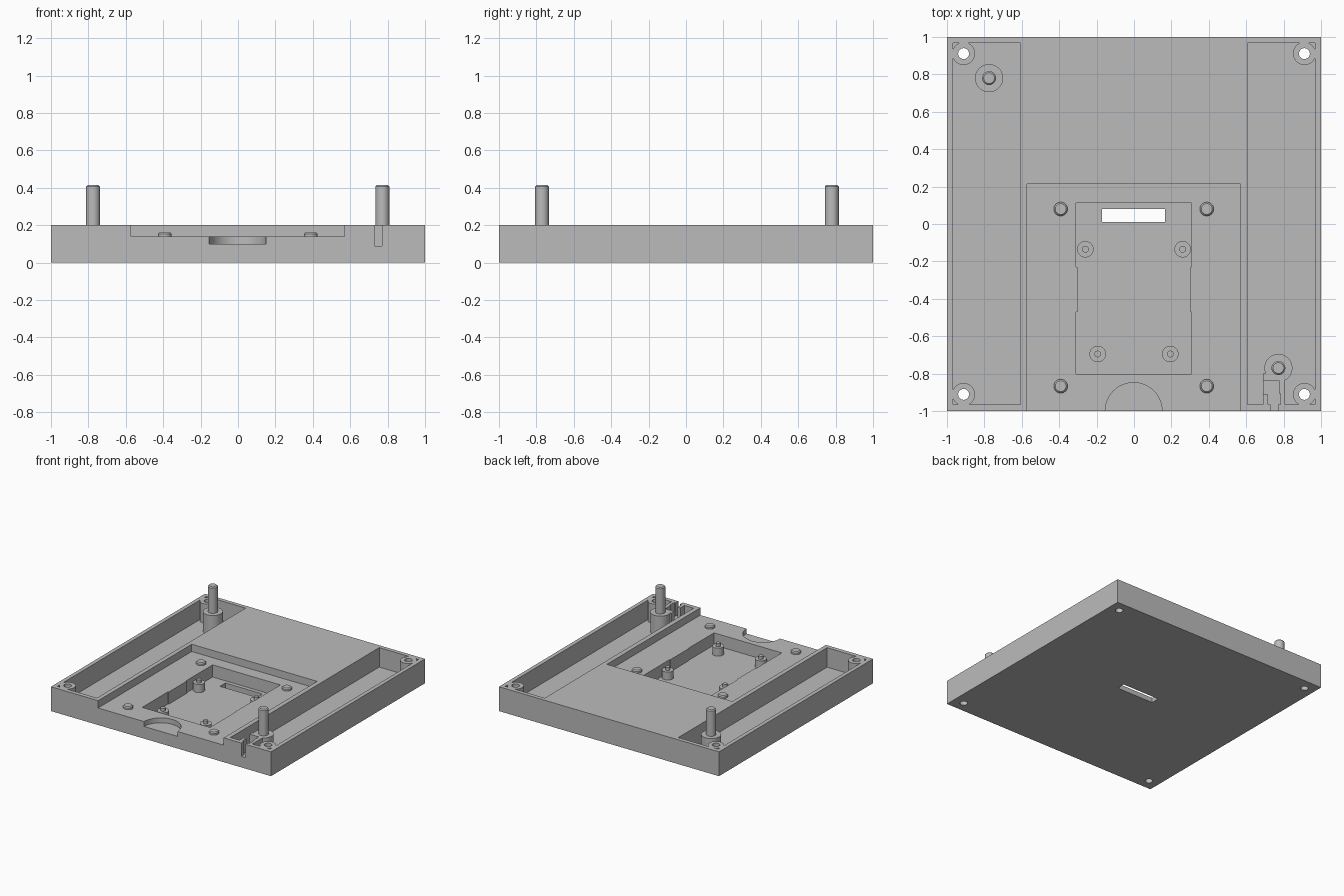
import bpy
from math import radians

cube = bpy.data.objects.get("Cube")
if cube:
    bpy.data.objects.remove(cube, do_unlink=True)

GREY = (0.5, 0.5, 0.5, 1)
grey = bpy.data.materials.new("plain grey")
grey.use_nodes = True
grey.diffuse_color = GREY
grey.node_tree.nodes["Principled BSDF"].inputs["Base Color"].default_value = GREY

TOP, FLOOR, RECESS = 0.2, 0.04, 0.14


def finish(name):
    ob = bpy.context.object
    ob.name = name
    ob.data.materials.append(grey)
    return ob


def box(name, x0, x1, y0, y1, z0, z1):
    bpy.ops.mesh.primitive_cube_add(
        size=1, location=((x0 + x1) / 2, (y0 + y1) / 2, (z0 + z1) / 2))
    bpy.context.object.scale = (x1 - x0, y1 - y0, z1 - z0)
    bpy.ops.object.transform_apply(location=True, rotation=False, scale=True)
    return finish(name)


def rod(name, x, y, r, z0, z1, chamfer=0):
    bpy.ops.mesh.primitive_cylinder_add(
        vertices=48, radius=r, depth=z1 - z0, location=(x, y, (z0 + z1) / 2))
    ob = finish(name)
    if chamfer:
        bev = ob.modifiers.new("chamfer", 'BEVEL')
        bev.width = chamfer
        bev.segments = 1
        bev.limit_method = 'ANGLE'
        bev.angle_limit = radians(60)
        bpy.ops.object.modifier_apply(modifier=bev.name)
    return ob


def cut(target, *cutters):
    """Subtract each cutter from the target and discard it."""
    bpy.context.view_layer.objects.active = target
    for c in cutters:
        c.hide_render = True
        mod = target.modifiers.new("cut", 'BOOLEAN')
        mod.operation = 'DIFFERENCE'
        mod.solver = 'EXACT'
        mod.object = c
        bpy.ops.object.modifier_apply(modifier=mod.name)
        bpy.data.objects.remove(c, do_unlink=True)


def smooth(ob):
    bpy.ops.object.select_all(action='DESELECT')
    ob.select_set(True)
    bpy.context.view_layer.objects.active = ob
    bpy.ops.object.shade_smooth_by_angle(angle=radians(30))


# Plate
plate = box("base_plate", -1, 1, -1, 1, 0, TOP)

# Side troughs, leaving screw columns and bosses standing
post_spots = [(-0.775, 0.78), (0.772, -0.77)]
for side in (-1, 1):
    x0, x1 = sorted((side * 0.607, side * 0.967))
    trough = box("trough_cutter", x0, x1, -0.965, 0.967, FLOOR, 0.3)
    for end in (-1, 1):
        cut(trough, rod("column", side * 0.911, end * 0.911, 0.061, 0, 0.4))
    px, py = post_spots[0] if side < 0 else post_spots[1]
    cut(trough, rod("boss", px, py, 0.075, 0, 0.4))
    if side > 0:
        cut(trough, box("cable_block", 0.69, 0.807, -1.1, -0.8, 0, 0.4))
    cut(plate, trough)

# Stepped recess, inner pocket and thumb notch
cut(plate, box("recess_cutter", -0.571, 0.569, -1.1, 0.215, RECESS, 0.3))
pocket = box("pocket_cutter", -0.309, 0.307, -0.802, 0.112, FLOOR, 0.3)
for side in (-1, 1):
    x0, x1 = sorted((side * 0.302, side * 0.4))
    cut(pocket, box("pocket_rib", x0, x1, -0.47, -0.23, 0, 0.4))
cut(plate, pocket, rod("notch_cutter", -0.002, -1, 0.152, 0.1, 0.3))

# Through slot and corner screw holes
cut(plate, box("slot_cutter", -0.17, 0.167, 0.01, 0.08, -0.1, 0.3))
for sx in (-1, 1):
    for sy in (-1, 1):
        cut(plate, rod("hole_cutter", sx * 0.911, sy * 0.911, 0.029, -0.1, 0.3))

# Stepped cable channel beside the front post
cut(plate,
    box("channel_inner", 0.68, 0.774, -0.912, -0.836, 0.09, 0.3),
    box("channel_middle", 0.716, 0.782, -0.966, -0.905, 0.09, 0.3),
    box("channel_outer", 0.73, 0.77, -1.1, -0.96, 0.09, 0.3))
smooth(plate)

# Tall posts
for name, (x, y) in zip(("back_post", "front_post"), post_spots):
    smooth(rod(name, x, y, 0.037, 0.15, 0.415, 0.008))

# Locating pegs on the recess
for x in (-0.392, 0.389):
    for y in (0.08, -0.867):
        smooth(rod("locating_peg", x, y, 0.037, 0.1, 0.162, 0.008))

# Standoffs with pins in the pocket
for side in (-1, 1):
    for x, y in ((0.26, -0.135), (0.194, -0.695)):
        smooth(rod("standoff", side * x, y, 0.044, 0.02, 0.105))
        smooth(rod("standoff_pin", side * x, y, 0.018, 0.08, 0.13))
